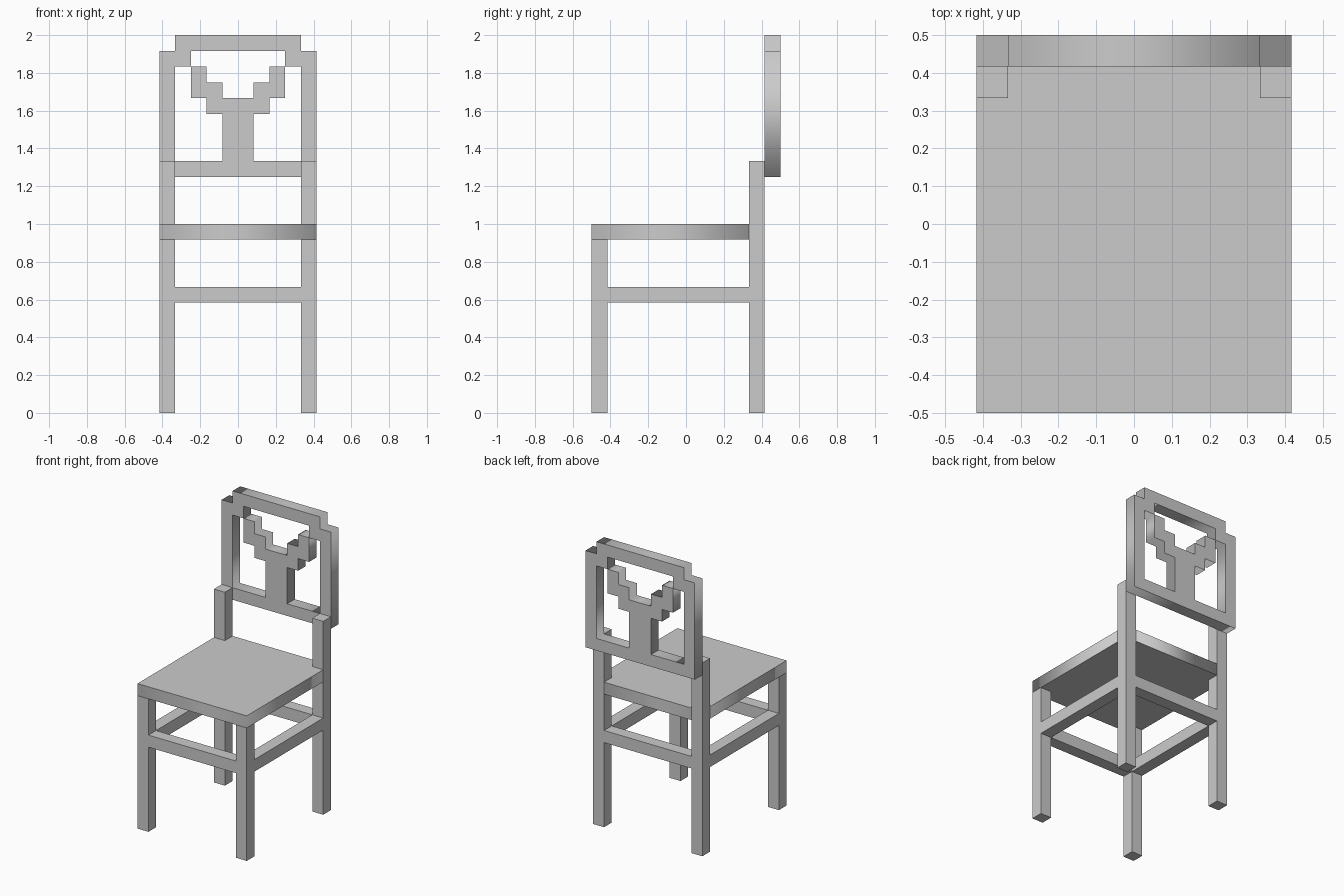
import bpy, bmesh
from math import radians

if "Cube" in bpy.data.objects:
    bpy.data.objects.remove(bpy.data.objects["Cube"])

U = 1 / 12  # the whole chair sits on a grid of twelfths


def box(name, x, y, z):
    """Box between grid coordinate pairs."""
    bm = bmesh.new()
    bmesh.ops.create_cube(bm, size=1)
    for v in bm.verts:
        for i, (lo, hi) in enumerate((x, y, z)):
            v.co[i] = (lo if v.co[i] < 0 else hi) * U
    return finish(name, bm)


def finish(name, bm):
    bmesh.ops.recalc_face_normals(bm, faces=bm.faces)
    me = bpy.data.meshes.new(name)
    bm.to_mesh(me)
    bm.free()
    ob = bpy.data.objects.new(name, me)
    bpy.context.collection.objects.link(ob)
    return ob


def mirrored(half):
    """Close a right-hand half outline with its mirror image."""
    return half + [(-x, h) for x, h in reversed(half)]


def plate(name, outlines, centre, upright):
    """One-unit-thick plate from outlines; later outlines cut holes."""
    cu = bpy.data.curves.new(name, 'CURVE')
    cu.dimensions = '2D'
    cu.fill_mode = 'BOTH'
    cu.extrude = U / 2
    for pts in outlines:
        sp = cu.splines.new('POLY')
        sp.points.add(len(pts) - 1)
        for p, (a, b) in zip(sp.points, pts):
            p.co = (a * U, b * U, 0, 1)
        sp.use_cyclic_u = True
    src = bpy.data.objects.new(name + "_outline", cu)
    bpy.context.collection.objects.link(src)
    bpy.context.view_layer.update()
    bm = bmesh.new()
    bm.from_mesh(src.to_mesh())
    src.to_mesh_clear()
    bpy.data.objects.remove(src)
    bpy.data.curves.remove(cu)
    bmesh.ops.remove_doubles(bm, verts=bm.verts, dist=1e-5)
    bmesh.ops.dissolve_limit(bm, angle_limit=radians(1),
                             verts=bm.verts, edges=bm.edges)
    ob = finish(name, bm)
    if upright:
        ob.rotation_euler.x = radians(90)
        ob.location.y = centre * U
    else:
        ob.location.z = centre * U
    return ob


# Legs and side stretchers
for side, x in (("left", (-5, -4)), ("right", (4, 5))):
    box(f"front_leg_{side}", x, (-6, -5), (0, 11))
    box(f"back_leg_{side}", x, (4, 5), (0, 16))
    box(f"side_stretcher_{side}", x, (-5, 4), (7, 8))

# Front and back stretchers
box("front_stretcher", (-4, 4), (-6, -5), (7, 8))
box("back_stretcher", (-4, 4), (4, 5), (7, 8))

# Seat, notched around the back legs
plate("seat", [mirrored([(5, -6), (5, 4), (4, 4), (4, 5)])], 11.5, False)

# Back frame with stepped upper corners
outer = mirrored([(5, 15), (5, 23), (4, 23), (4, 24)])
inner = mirrored([(4, 16), (4, 22), (3, 22), (3, 23)])
plate("back_frame", [outer, inner], 5.5, True)

# Stepped Y-shaped splat inside the frame
splat = mirrored([(1, 16), (1, 19), (2, 19), (2, 20), (3, 20), (3, 22),
                  (2, 22), (2, 21), (1, 21), (1, 20)])
plate("back_splat", [splat], 5.5, True)
